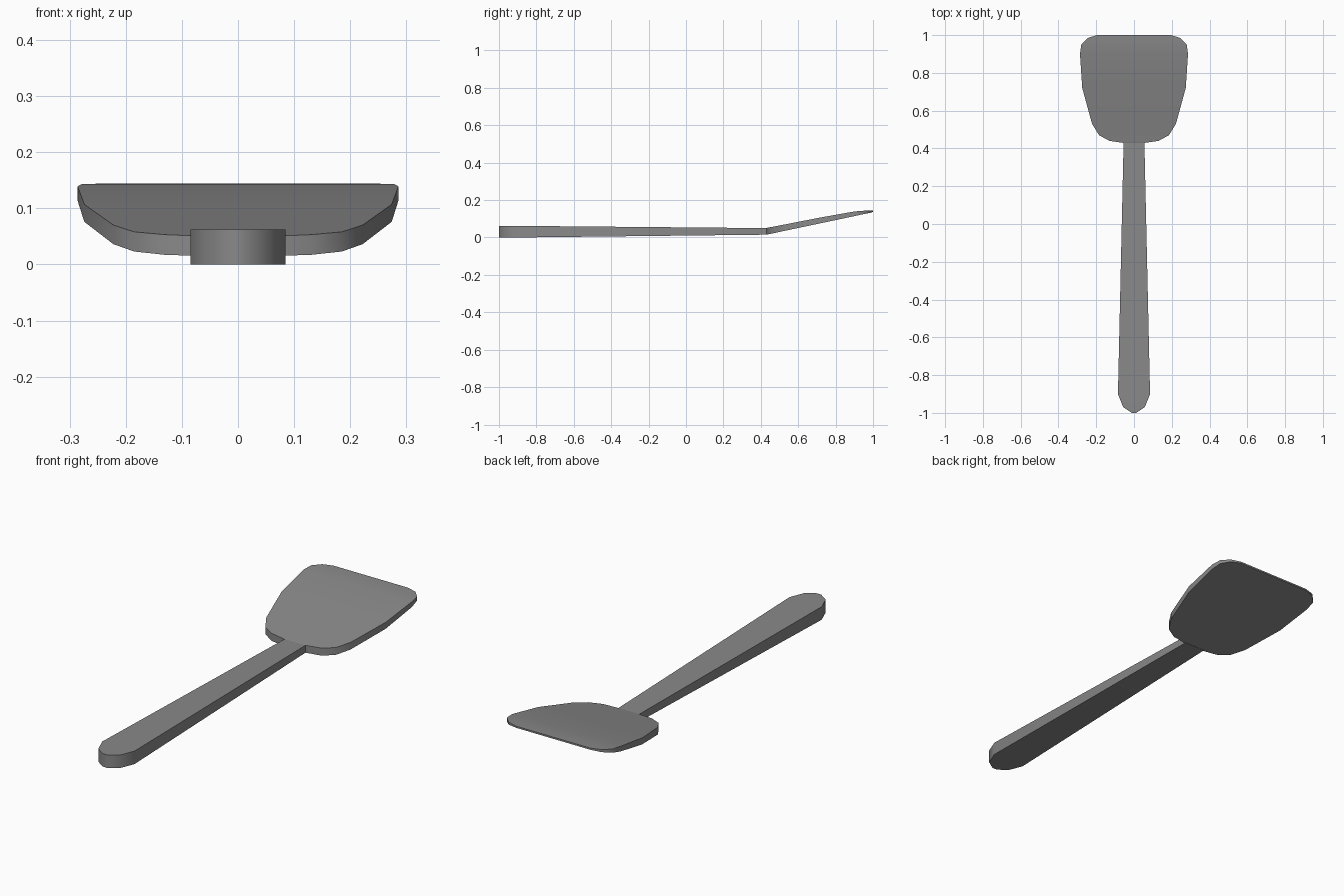
import bpy, math

cube = bpy.data.objects.get("Cube")
if cube:
    bpy.data.objects.remove(cube, do_unlink=True)

grey = bpy.data.materials.new("matte grey")
grey.use_nodes = True
colour = (0.25, 0.25, 0.25, 1)
grey.diffuse_color = colour
grey.node_tree.nodes["Principled BSDF"].inputs["Base Color"].default_value = colour


def strip_solid(name, rows):
    """Closed solid from cross rows: (y, half width, bottom z, top z)."""
    verts, faces = [], []
    for y, w, low, high in rows:
        verts += [(-w, y, low), (w, y, low), (w, y, high), (-w, y, high)]
    for i in range(len(rows) - 1):
        a, b = 4 * i, 4 * i + 4
        for j in range(4):
            k = (j + 1) % 4
            faces.append((a + j, a + k, b + k, b + j))
    end = len(verts) - 4
    faces += [(3, 2, 1, 0), (end, end + 1, end + 2, end + 3)]
    mesh = bpy.data.meshes.new(name)
    mesh.from_pydata(verts, [], faces)
    mesh.materials.append(grey)
    obj = bpy.data.objects.new(name, mesh)
    bpy.context.collection.objects.link(obj)
    bpy.ops.object.select_all(action="DESELECT")
    obj.select_set(True)
    bpy.context.view_layer.objects.active = obj
    # Weld, fix normals, smooth the rounded rims
    bpy.ops.object.mode_set(mode="EDIT")
    bpy.ops.mesh.select_all(action="SELECT")
    bpy.ops.mesh.remove_doubles(threshold=0.0001)
    bpy.ops.mesh.normals_make_consistent(inside=False)
    bpy.ops.object.mode_set(mode="OBJECT")
    bpy.ops.object.shade_smooth_by_angle(angle=math.radians(60))
    return obj


# Tapered handle with a rounded grip end
strip_solid("handle", [
    (-1.0, 0.012, 0.0, 0.062),
    (-0.97, 0.057, 0.0, 0.062),
    (-0.90, 0.085, 0.0, 0.062),
    (0.435, 0.055, 0.015, 0.05),
])

# Tilted blade, thinning towards the far edge
strip_solid("blade", [
    (0.43, 0.06, 0.015, 0.05),
    (0.44, 0.13, 0.017, 0.053),
    (0.47, 0.185, 0.023, 0.058),
    (0.53, 0.222, 0.036, 0.07),
    (0.72, 0.274, 0.076, 0.107),
    (0.90, 0.286, 0.114, 0.139),
    (0.95, 0.279, 0.125, 0.143),
    (0.985, 0.245, 0.132, 0.144),
    (1.0, 0.195, 0.136, 0.144),
])
